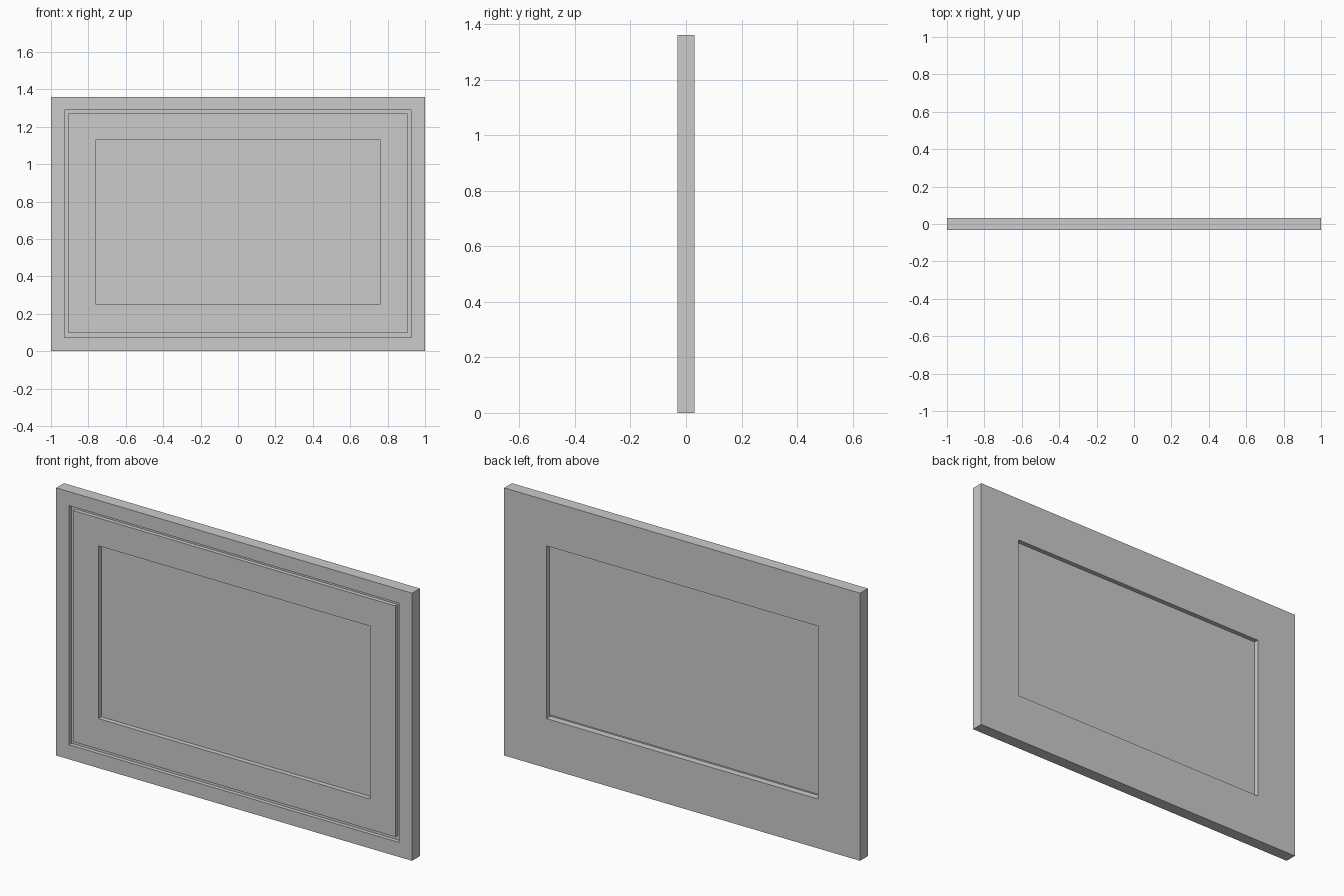
import bpy, bmesh

if "Cube" in bpy.data.objects:
    bpy.data.objects.remove(bpy.data.objects["Cube"])

FRONT, BACK = -0.031, 0.031
GROOVE = -0.011

# Rectangles as (half width, bottom z, top z)
OUTER = (1.0, 0.0, 1.36)
GROOVE_OUT = (0.928, 0.074, 1.289)
GROOVE_IN = (0.906, 0.096, 1.27)
OPENING = (0.763, 0.251, 1.129)
BACKING = (0.763, 0.261, 1.129)


def add_object(name, bm):
    bmesh.ops.recalc_face_normals(bm, faces=bm.faces)
    mesh = bpy.data.meshes.new(name)
    bm.to_mesh(mesh)
    bm.free()
    bpy.context.collection.objects.link(bpy.data.objects.new(name, mesh))


def ring(bm, rect, y):
    w, lo, hi = rect
    return [bm.verts.new((x, y, z)) for x, z in ((-w, lo), (w, lo), (w, hi), (-w, hi))]


def bridge(bm, a, b):
    for i in range(4):
        j = (i + 1) % 4
        bm.faces.new((a[i], a[j], b[j], b[i]))


def board(name, rect, y0, y1):
    bm = bmesh.new()
    a, b = ring(bm, rect, y0), ring(bm, rect, y1)
    bridge(bm, a, b)
    bm.faces.new(a)
    bm.faces.new(b)
    add_object(name, bm)


# Frame moulding: rectangular rings joined into a closed profile
bm = bmesh.new()
rings = [ring(bm, r, y) for r, y in (
    (OUTER, FRONT), (GROOVE_OUT, FRONT), (GROOVE_OUT, GROOVE), (GROOVE_IN, GROOVE),
    (GROOVE_IN, FRONT), (OPENING, FRONT), (OPENING, BACK), (OUTER, BACK))]
for k in range(len(rings)):
    bridge(bm, rings[k], rings[(k + 1) % len(rings)])
add_object("frame", bm)

# Picture panel filling the opening, with a slightly shorter backing board
board("picture_panel", OPENING, -0.007, -0.002)
board("backing_board", BACKING, -0.002, 0.007)
